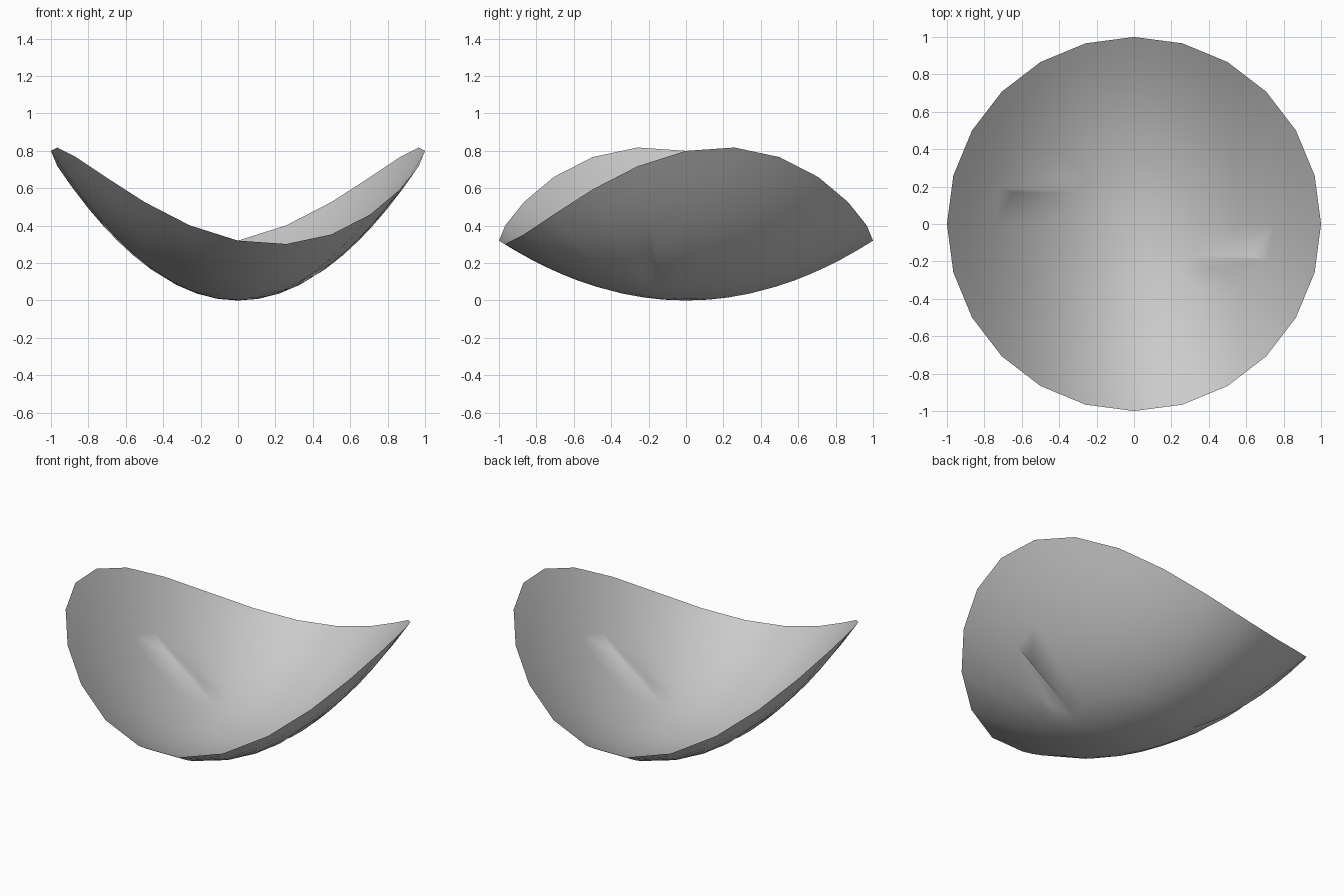
import bpy
import bmesh
from math import sin, cos, radians

cube = bpy.data.objects.get("Cube")
if cube:
    bpy.data.objects.remove(cube, do_unlink=True)

SIDES = 24
RADII = [0.12, 0.23, 0.34, 0.48, 0.58, 0.665, 0.745, 0.83, 0.915, 1.0]
FOLD_START, FOLD_END = 2, 6     # rings spanned by each fold
FOLD_SECTORS = (10, 22)         # opposite sectors that carry a fold


def height(x, y):
    """Twisted elliptic paraboloid."""
    return 0.8 * x * x + 0.32 * y * y + 0.2 * x * y


bm = bmesh.new()


def add_vert(radius, index):
    angle = radians(360 / SIDES * index)
    x, y = radius * cos(angle), radius * sin(angle)
    return bm.verts.new((x, y, height(x, y)))


# Curved sheet: rings around a centre point
centre = bm.verts.new((0, 0, 0))
rings = [[add_vert(r, i) for i in range(SIDES)] for r in RADII]

for i in range(SIDES):
    j = (i + 1) % SIDES
    bm.faces.new((centre, rings[0][i], rings[0][j]))
    for k in range(len(RADII) - 1):
        if i in FOLD_SECTORS and FOLD_START <= k < FOLD_END:
            continue
        bm.faces.new((rings[k][i], rings[k + 1][i], rings[k + 1][j], rings[k][j]))

# Small folds: two fans meeting on a long diagonal ridge
for i in FOLD_SECTORS:
    j = (i + 1) % SIDES
    inner, outer = rings[FOLD_START][i], rings[FOLD_END][j]
    for k in range(FOLD_START, FOLD_END):
        bm.faces.new((inner, rings[k + 1][j], rings[k][j]))
        bm.faces.new((outer, rings[k][i], rings[k + 1][i]))

for face in bm.faces:
    face.smooth = True

mesh = bpy.data.meshes.new("curved_sheet")
bm.to_mesh(mesh)
bm.free()
sheet = bpy.data.objects.new("curved_sheet", mesh)
bpy.context.collection.objects.link(sheet)

# Plain grey finish
grey = bpy.data.materials.new("light_grey")
grey.use_nodes = True
colour = (0.6, 0.6, 0.6, 1.0)
grey.diffuse_color = colour
grey.node_tree.nodes["Principled BSDF"].inputs["Base Color"].default_value = colour
mesh.materials.append(grey)
